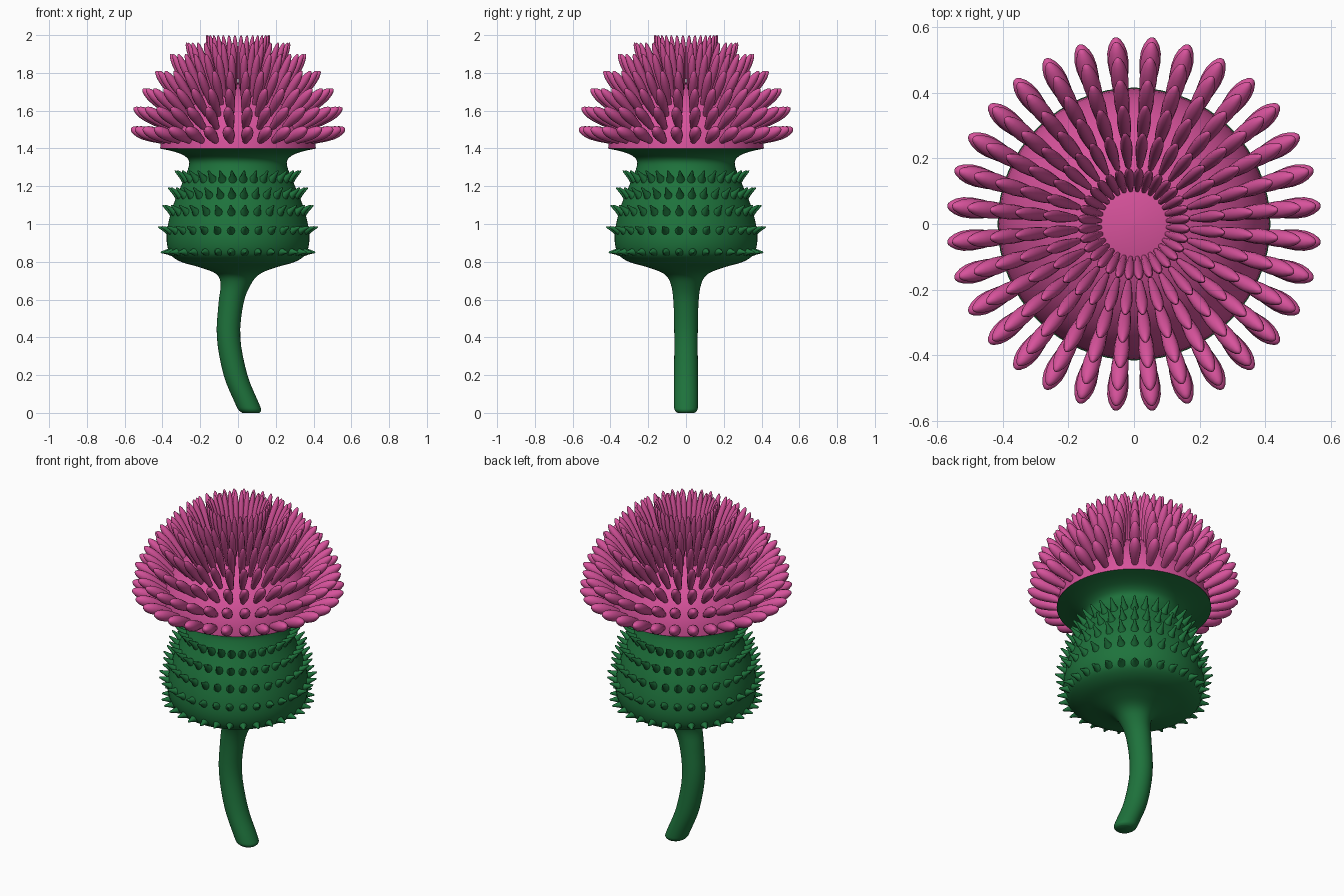
import bpy, bmesh, math
from mathutils import Vector, Matrix

if "Cube" in bpy.data.objects:
    bpy.data.objects.remove(bpy.data.objects["Cube"])

COUNT = 32  # petals / thorns per ring


def material(name, rgb):
    m = bpy.data.materials.new(name)
    m.diffuse_color = (*rgb, 1)
    m.use_nodes = True
    m.node_tree.nodes["Principled BSDF"].inputs["Base Color"].default_value = m.diffuse_color
    return m


GREEN = material("green", (0.013, 0.17, 0.045))
PINK = material("pink", (0.68, 0.085, 0.33))


def finish(name, bm, mat):
    bmesh.ops.recalc_face_normals(bm, faces=bm.faces)
    me = bpy.data.meshes.new(name)
    bm.to_mesh(me)
    bm.free()
    me.materials.append(mat)
    ob = bpy.data.objects.new(name, me)
    bpy.context.collection.objects.link(ob)
    bpy.context.view_layer.objects.active = ob
    ob.select_set(True)
    bpy.ops.object.shade_smooth_by_angle(angle=math.radians(50))
    ob.select_set(False)


def loft(bm, rings, sides, matrix=Matrix()):
    """Skin circles given as (height, radius, x offset)."""
    prev = None
    for h, r, ox in rings:
        cur = [bm.verts.new(matrix @ Vector((ox + r * math.cos(2 * math.pi * i / sides),
                                             r * math.sin(2 * math.pi * i / sides), h)))
               for i in range(sides)]
        if prev:
            for i in range(sides):
                j = (i + 1) % sides
                bm.faces.new((prev[i], prev[j], cur[j], cur[i]))
        else:
            bm.faces.new(cur[::-1])
        prev = cur
    bm.faces.new(prev)


def smooth_path(pts, steps=4):
    """Catmull-Rom curve through the points."""
    p = [Vector(q) for q in pts]
    p = [p[0]] + p + [p[-1]]
    out = []
    for a, b, c, d in zip(p, p[1:], p[2:], p[3:]):
        for k in range(steps):
            t = k / steps
            out.append(0.5 * (2 * b + (c - a) * t + (2 * a - 5 * b + 4 * c - d) * t * t
                              + (3 * b - a - 3 * c + d) * t ** 3))
    return out + [p[-1]]


def ring_of(bm, base, tip, profile, width, sides):
    """Repeat a lathed spike from base to tip, both (radius, z), around the z axis."""
    b, t = Vector((base[0], 0, base[1])), Vector((tip[0], 0, tip[1]))
    d = t - b
    rot = d.to_track_quat('Z', 'Y').to_matrix().to_4x4()
    rings = [(h * d.length, r * width, 0) for h, r in profile]
    for i in range(COUNT):
        spin = Matrix.Rotation(2 * math.pi * (i + 0.5) / COUNT, 4, 'Z')
        loft(bm, rings, sides, spin @ Matrix.Translation(b) @ rot)


# Curved stem swelling into the bulb and flared collar
body = [(0, 0.045, 0.068), (0.015, 0.06, 0.063), (0.05, 0.063, 0.048), (0.2, 0.063, -0.013),
        (0.4, 0.062, -0.05), (0.58, 0.066, -0.037), (0.68, 0.08, -0.012), (0.735, 0.115, 0),
        (0.77, 0.2, 0), (0.795, 0.29, 0), (0.825, 0.345, 0), (0.86, 0.368, 0), (0.92, 0.378, 0),
        (1.0, 0.37, 0), (1.1, 0.343, 0), (1.2, 0.302, 0), (1.29, 0.265, 0), (1.335, 0.26, 0),
        (1.365, 0.29, 0), (1.385, 0.345, 0), (1.4, 0.415, 0)]
bm = bmesh.new()
loft(bm, smooth_path(body), 64)
finish("stem_and_bulb", bm, GREEN)

# Thorn rings
thorn = [(0, 1), (0.3, 0.75), (0.55, 0.46), (0.8, 0.27), (0.94, 0.18), (1, 0.04)]
bm = bmesh.new()
for base, tip in [((0.335, 0.855), (0.412, 0.85)), ((0.345, 0.955), (0.425, 0.985)),
                  ((0.325, 1.045), (0.402, 1.1)), ((0.293, 1.13), (0.372, 1.193)),
                  ((0.258, 1.215), (0.336, 1.283))]:
    ring_of(bm, base, tip, thorn, 0.031, 10)
finish("thorns", bm, GREEN)

# Flower core dome
bm = bmesh.new()
loft(bm, [(1.4 + 0.35 * math.sin(a), 0.412 * math.cos(a), 0)
          for a in (math.radians(k * 7.4) for k in range(13))], 64)
finish("flower_core", bm, PINK)

# Petal rings on the dome
petal = [(0, 0.4), (0.2, 0.65), (0.4, 0.88), (0.6, 1), (0.75, 0.95), (0.87, 0.75),
         (0.95, 0.48), (0.985, 0.26), (1, 0.05)]
tips = [(0.57, 1.505), (0.555, 1.615), (0.507, 1.715), (0.438, 1.81), (0.36, 1.9),
        (0.275, 1.96), (0.167, 2.0)]
bm = bmesh.new()
for n, (tip, a) in enumerate(zip(tips, (6, 18, 30, 42, 53, 64, 75))):
    a = math.radians(a)
    base = (0.39 * math.cos(a), 1.4 + 0.33 * math.sin(a))
    ring_of(bm, base, tip, petal, 0.032 - 0.0027 * n, 12)
finish("petals", bm, PINK)
